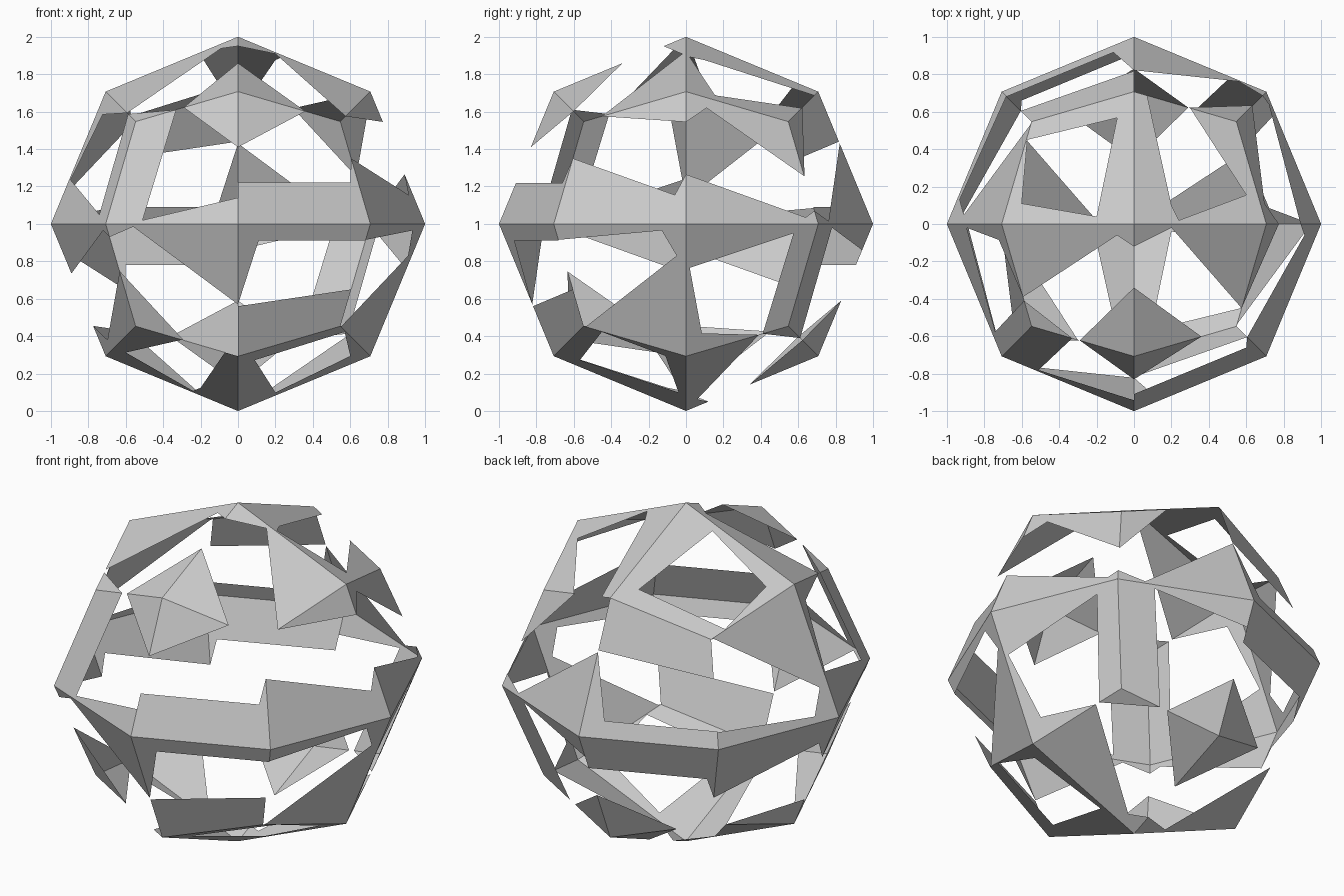
import bpy
import bmesh
import math
from mathutils import Vector

if "Cube" in bpy.data.objects:
    bpy.data.objects.remove(bpy.data.objects["Cube"], do_unlink=True)

# Plain grey finish
grey = bpy.data.materials.new("plain_grey")
grey.use_nodes = True
grey.diffuse_color = (0.6, 0.6, 0.6, 1)
grey.node_tree.nodes["Principled BSDF"].inputs["Base Color"].default_value = grey.diffuse_color

# Kite-faced ball: every quarter of a face is the kite hub, east, corner, north
edge = math.sqrt(0.5)
slope = math.sqrt(2) - 1
diag = 1 / (1 + 2 * slope)
hub, east, corner, north = (0, 0), (edge, 0), (diag, diag), (0, edge)


def right_rim(v):
    """Point on the kite rim between east and corner."""
    return (edge - (edge - diag) * v / diag, v)


def top_rim(u):
    """Point on the kite rim between north and corner."""
    return (u, edge - (edge - diag) * u / diag)


def up(v):
    return (0, v)


# Panel pieces of each face, keyed by the signs of the quarter
front = {
    (1, 1): [[hub, east, right_rim(.35), (.6, .22), up(.22)],
             [north, up(.41), top_rim(.36)]],
    (-1, 1): [[hub, east, corner, top_rim(.33), (.51, .02), up(.14)],
              [north, up(.41), top_rim(.29)]],
    (1, -1): [[hub, east, right_rim(.09), (.11, .09), up(.43)],
              [up(.44), right_rim(.35), corner, north]],
    (-1, -1): [[hub, east, right_rim(.07), (.56, .015), up(.43)],
               [right_rim(.25), corner, top_rim(.29)]],
}
side = {
    (-1, 1): [[hub, east, right_rim(.35), (.06, .155), up(.265)],
              [north, top_rim(.45), up(.545)]],
    (1, 1): [[hub, east, right_rim(.07), (.64, .035), up(.265)],
             [north, up(.545), (.11, .62), right_rim(.255), corner]],
    (1, -1): [[hub, east, corner, top_rim(.41), (.575, .05), (.02, .235), up(.235)],
              [up(.235), (.02, .235), (.085, .585), top_rim(.39), north]],
    (-1, -1): [[hub, east, right_rim(.085), (.13, .035), (.05, .17),
                (.53, .545), corner, north]],
}
top = {
    (1, 1): [[hub, east, corner, top_rim(.3), (.6, .155), (.24, .02),
              (.2, .1), top_rim(.07), north]],
    # Full kite around a four-sided opening, split into two bands
    (-1, 1): [[hub, east, right_rim(.11), (.6, .11), (.2, .04), (.09, .567), north],
              [north, (.09, .567), (.57, .45), (.6, .11), right_rim(.11), corner]],
    (1, -1): [[hub, east, right_rim(.45), (.2, .02), up(.12)],
              [north, up(.34), top_rim(.36)]],
    (-1, -1): [[hub, east, right_rim(.39), (.09, .06), up(.12)],
               [north, up(.34), top_rim(.29)],
               [corner, top_rim(.33), right_rim(.41)]],
}


def build_face(name, quarters, u_axis, v_axis, out, mirror):
    """Lay the flat pieces on one face; mirror=-1 gives the opposite face."""
    bm = bmesh.new()
    for (su, sv), pieces in quarters.items():
        for piece in pieces:
            points = [mirror * (u_axis * su * u + v_axis * sv * v
                                + out * (1 - slope * (u + v))) for u, v in piece]
            face = bm.faces.new([bm.verts.new(p) for p in points])
            face.normal_update()
            if face.normal.dot(out * mirror) < 0:
                face.normal_flip()
    bmesh.ops.remove_doubles(bm, verts=bm.verts, dist=0.0005)
    mesh = bpy.data.meshes.new(name)
    bm.to_mesh(mesh)
    bm.free()
    mesh.materials.append(grey)
    panel = bpy.data.objects.new(name, mesh)
    panel.location.z = 1
    bpy.context.collection.objects.link(panel)


# Three faces and their opposites through the centre
x, y, z = Vector((1, 0, 0)), Vector((0, 1, 0)), Vector((0, 0, 1))
for names, quarters, u, v, out in (
        (("front_panels", "back_panels"), front, x, z, -y),
        (("left_panels", "right_panels"), side, y, z, x),
        (("top_panels", "bottom_panels"), top, x, y, z)):
    build_face(names[0], quarters, u, v, out, 1)
    build_face(names[1], quarters, u, v, out, -1)
